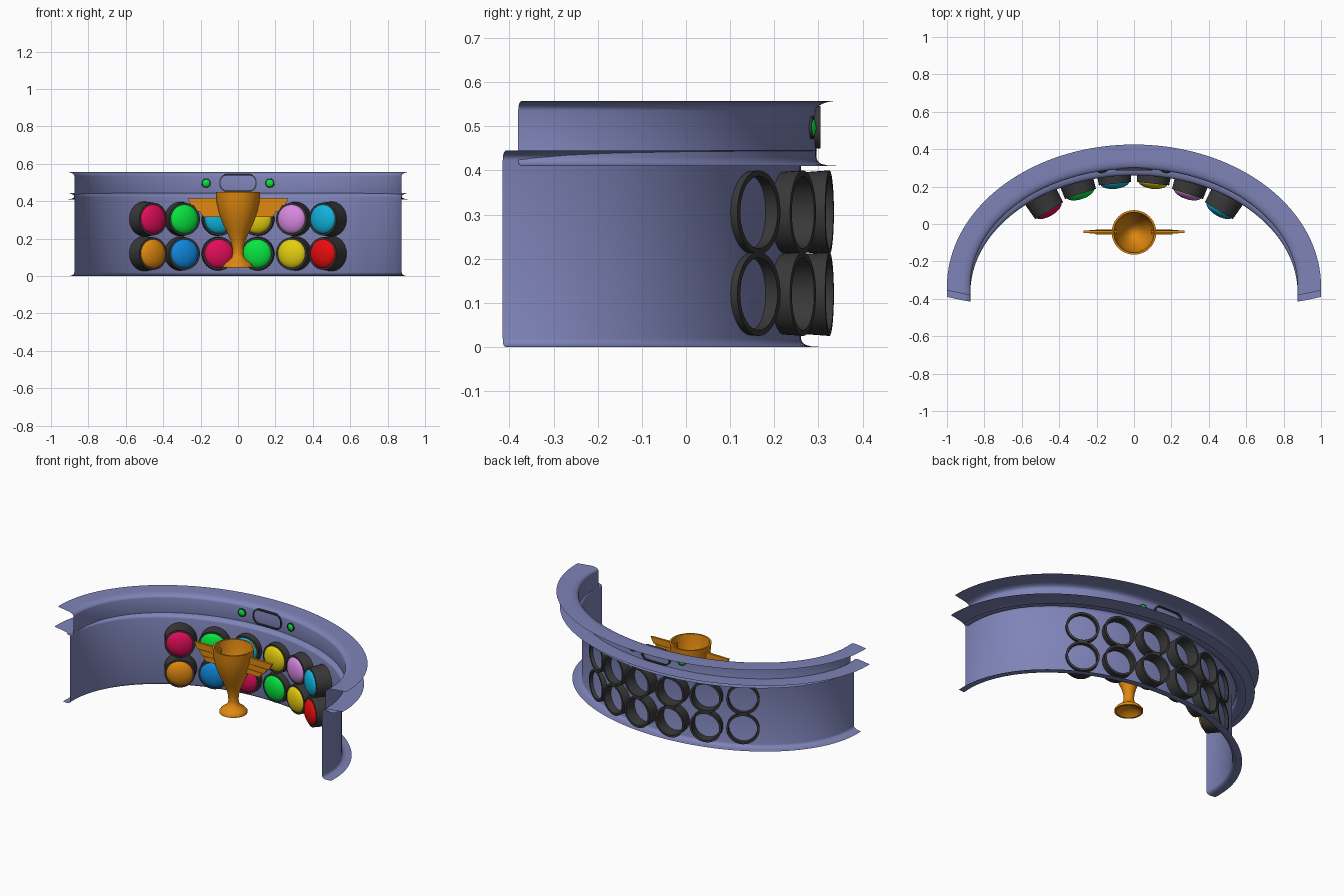
import bpy, bmesh, math
from mathutils import Vector, Matrix

if "Cube" in bpy.data.objects:
    bpy.data.objects.remove(bpy.data.objects["Cube"])

COLOURS = {
    "periwinkle": (0.21, 0.23, 0.48), "charcoal": (0.04, 0.04, 0.04),
    "pink": (0.75, 0.004, 0.10), "green": (0.002, 0.78, 0.05),
    "cyan": (0.005, 0.45, 0.72), "yellow": (0.78, 0.62, 0.005),
    "plum": (0.68, 0.25, 0.74), "orange": (0.75, 0.25, 0.005),
    "blue": (0.005, 0.24, 0.70), "red": (0.85, 0.004, 0.004)}
MATS = {}
for n, c in COLOURS.items():
    MATS[n] = bpy.data.materials.new(n)
    MATS[n].diffuse_color = (*c, 1)


def make(name, verts, faces, mat, matrix=Matrix(), recalc=True):
    me = bpy.data.meshes.new(name)
    me.from_pydata(verts, [], faces)
    bm = bmesh.new()
    bm.from_mesh(me)
    bmesh.ops.remove_doubles(bm, verts=bm.verts, dist=1e-5)
    if recalc:
        bmesh.ops.recalc_face_normals(bm, faces=bm.faces)
    bm.to_mesh(me)
    bm.free()
    me.materials.append(MATS[mat])
    ob = bpy.data.objects.new(name, me)
    bpy.context.collection.objects.link(ob)
    ob.matrix_world = matrix
    bpy.context.view_layer.objects.active = ob
    ob.select_set(True)
    bpy.ops.object.shade_smooth_by_angle(angle=math.radians(40))
    ob.select_set(False)
    return ob


def grid_faces(rows, cols, wrap_c=False, wrap_r=False):
    return [(i * cols + j, i * cols + (j + 1) % cols,
             (i + 1) % rows * cols + (j + 1) % cols, (i + 1) % rows * cols + j)
            for i in range(rows if wrap_r else rows - 1)
            for j in range(cols if wrap_c else cols - 1)]


def lathe(name, profile, mat, matrix=Matrix(), n=40, closed=False):
    verts = [(r * math.cos(2 * math.pi * k / n), r * math.sin(2 * math.pi * k / n), z)
             for r, z in profile for k in range(n)]
    return make(name, verts, grid_faces(len(profile), n, True, closed), mat, matrix)


def curved_sheet(name, z0, z1, shift):
    # C-shaped profile: narrow lower lip, wall, wide upper flange
    prof = [(0.055, z0), (0.025, z0 + 0.001), (0.01, z0 + 0.005), (0.003, z0 + 0.011), (0, z0 + 0.02)]
    prof += [(0.045 * (1 - math.cos(t)), z1 - 0.022 + 0.022 * math.sin(t))
             for t in [i * math.pi / 12 for i in range(7)]]
    prof += [(0.125, z1)]
    n, verts = 80, []
    for o, z in prof:
        e = -(0.0714 - 0.36 * o)
        for k in range(n + 1):
            t = e + (math.pi - 2 * e) * k / n
            verts.append(((0.875 + o) * math.cos(t),
                          -0.37 + shift + (0.63 + 1.04 * o) * math.sin(t), z))
    make(name, verts, grid_faces(len(prof), n + 1), "periwinkle")


# curved wall in two tiers, the upper one set back
curved_sheet("lower_wall", 0.0, 0.445, 0.0)
curved_sheet("upper_wall", 0.41, 0.557, 0.035)

# round tubes through the wall with domed coloured caps
ROWS = [(0.12, ["orange", "blue", "pink", "green", "yellow", "red"]),
        (0.305, ["pink", "green", "cyan", "yellow", "plum", "cyan"])]
COLS = [(0.51, 0.165, 31), (0.32, 0.265, 18), (0.113, 0.325, 6)]  # rear x, rear y, angle
SLOTS = [(-x, y, -a) for x, y, a in COLS] + COLS[::-1]
L = 0.11
TUBE = [(0.095, 0), (0.087, L), (0.077, L), (0.082, 0)]
CAP = [(0.079 * math.cos(t), L - 0.008 + 0.036 * math.sin(t))
       for t in [i * math.pi / 16 for i in range(9)]]
for z, names in ROWS:
    for i, (x, y, a) in enumerate(SLOTS):
        a = math.radians(a)
        d = Vector((-math.sin(a), -math.cos(a), 0))
        m = Matrix.Translation((x, y, z)) @ d.to_track_quat('Z', 'Y').to_matrix().to_4x4()
        lathe("tube", TUBE, "charcoal", m, closed=True)
        lathe("cap", CAP, names[i], m)

# rounded window frame on the upper wall
def pill(w, h, r, y):
    pts = []
    for q, (sx, sz) in enumerate([(1, 1), (-1, 1), (-1, -1), (1, -1)]):
        for k in range(9):
            t = (q + k / 8) * math.pi / 2
            pts.append((sx * (w - r) + r * math.cos(t), y,
                        0.498 + sz * (h - r) + r * math.sin(t)))
    return pts

rings = [pill(0.1, 0.048, 0.043, 0.285), pill(0.1, 0.048, 0.043, 0.305),
         pill(0.093, 0.041, 0.036, 0.305), pill(0.093, 0.041, 0.036, 0.285)]
make("window_frame", sum(rings, []), grid_faces(4, 36, True, True), "charcoal")

# small lamps either side of the frame
for s in (-1, 1):
    d = Vector((-0.12 * s, -1, 0))
    m = Matrix.Translation((0.17 * s, 0.283, 0.497)) @ d.to_track_quat('Z', 'Y').to_matrix().to_4x4()
    lathe("lamp_ring", [(0.026, -0.005), (0.026, 0.006), (0.021, 0.006), (0.021, -0.005)],
          "charcoal", m, 24, True)
    lathe("lamp", [(0.022 * math.sin(t), -0.012 * math.cos(t))
                   for t in [i * math.pi / 10 for i in range(11)]], "green", m, 24)

# trophy cup: hollow bowl, stem and hollow foot
CUP = [(0, 0.225), (0.03, 0.235), (0.06, 0.28), (0.085, 0.33), (0.1, 0.38), (0.108, 0.45),
       (0.119, 0.45), (0.114, 0.395), (0.104, 0.345), (0.085, 0.29), (0.062, 0.24),
       (0.042, 0.195), (0.031, 0.155), (0.029, 0.12), (0.034, 0.098), (0.05, 0.082),
       (0.07, 0.068), (0.08, 0.055), (0.08, 0.045), (0.07, 0.045), (0.05, 0.062), (0, 0.08)]
lathe("trophy_cup", CUP, "orange", Matrix.Translation((0, -0.045, 0)), 48)

# stepped wing handles, three slats a side
for s in (-1, 1):
    for x1, zb, zt, th in [(0.27, 0.378, 0.418, 0.007), (0.237, 0.346, 0.38, 0.010),
                           (0.205, 0.316, 0.348, 0.013)]:
        outline = [(0.09, zb), (x1 - 0.02, zb), (x1, zt - 0.003), (0.09, zt)]
        verts = [(s * x, -0.042 + y, z) for y in (-th, th) for x, z in outline]
        make("trophy_wing", verts, grid_faces(2, 4, True) + [(0, 1, 2, 3), (7, 6, 5, 4)], "orange")

for m in bpy.data.materials:
    if m.users and not m.is_grease_pencil:
        m.use_nodes = True
        m.node_tree.nodes["Principled BSDF"].inputs["Base Color"].default_value = m.diffuse_color
